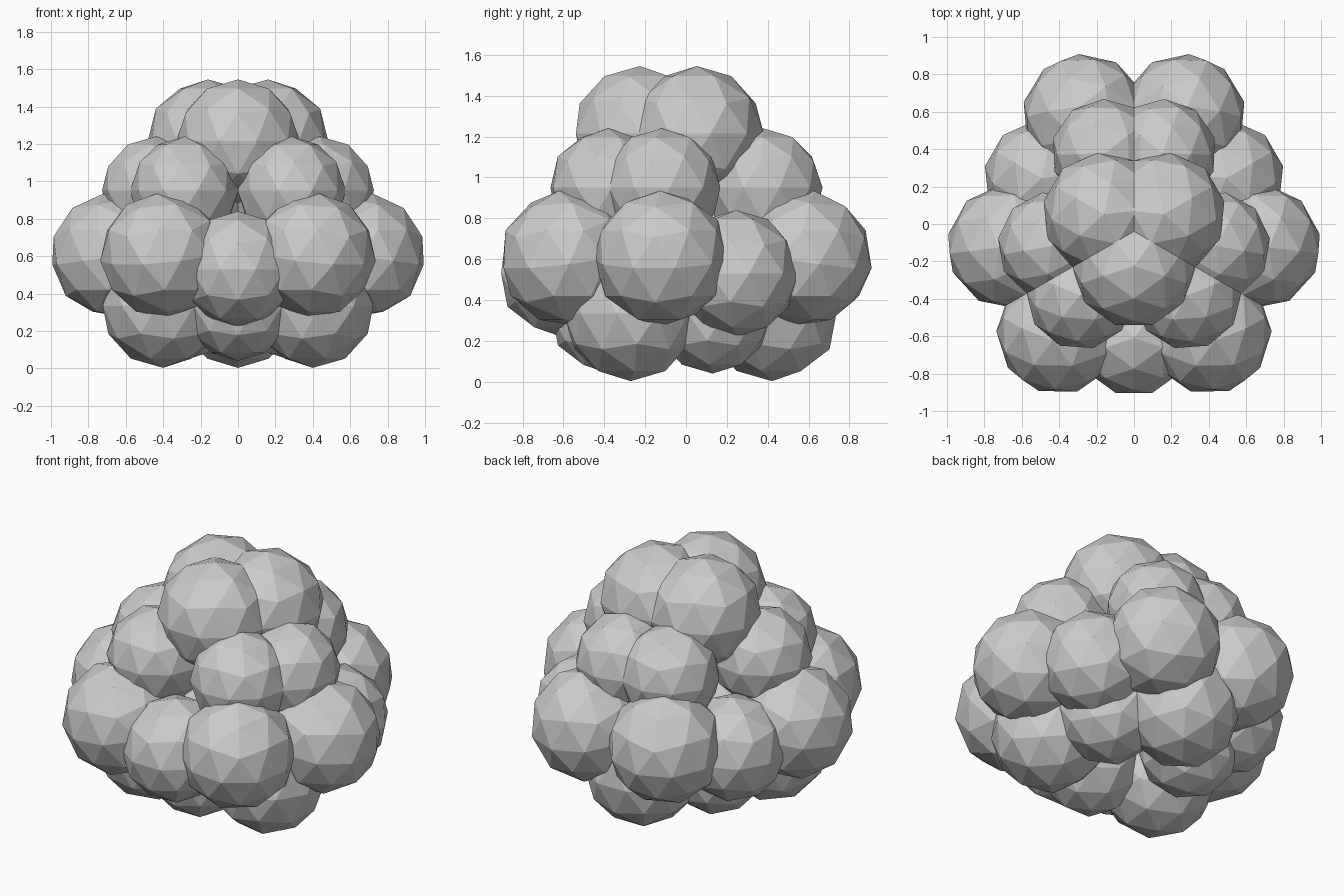
import bpy
from math import radians, cos, sin
from mathutils import Matrix

default_cube = bpy.data.objects.get("Cube")
if default_cube:
    bpy.data.objects.remove(default_cube, do_unlink=True)

# One plain grey for every lobe
grey = bpy.data.materials.new("light grey")
grey.use_nodes = True
colour = (0.6, 0.6, 0.6, 1.0)
grey.diffuse_color = colour
grey.node_tree.nodes["Principled BSDF"].inputs["Base Color"].default_value = colour

AXIS_Y = -0.04  # the cluster's three-fold axis


def lobe(name, angle, ring, height, radius, tilt):
    """Faceted ball set on a ring, turned to face outward and leaning out."""
    a = radians(angle)
    bpy.ops.mesh.primitive_ico_sphere_add(subdivisions=2, radius=radius)
    ob = bpy.context.object
    ob.name = name
    ob.matrix_world = (
        Matrix.Translation((ring * cos(a), AXIS_Y + ring * sin(a), height))
        @ Matrix.Rotation(a, 4, "Z")
        @ Matrix.Rotation(radians(tilt), 4, "Y"))
    ob.data.materials.append(grey)


def tier(name, start_angles, ring, height, radius, tilt=0):
    """Repeat each starting lobe three times around the axis."""
    for start in start_angles:
        for turn in range(3):
            lobe(name, start + 120 * turn, ring, height, radius, tilt)


# Tiers from the crown down to the base
tier("crown_lobe", [-90], 0.185, 1.215, 0.33)
tier("upper_lobe", [-50, -10], 0.446, 0.95, 0.29)
tier("middle_large_lobe", [-53.2, -6.8], 0.675, 0.605, 0.333, tilt=9)
tier("middle_small_lobe", [-90], 0.57, 0.53, 0.31)
tier("base_large_lobe", [-30], 0.462, 0.333, 0.33)
tier("base_small_lobe", [-90], 0.34, 0.33, 0.29)
